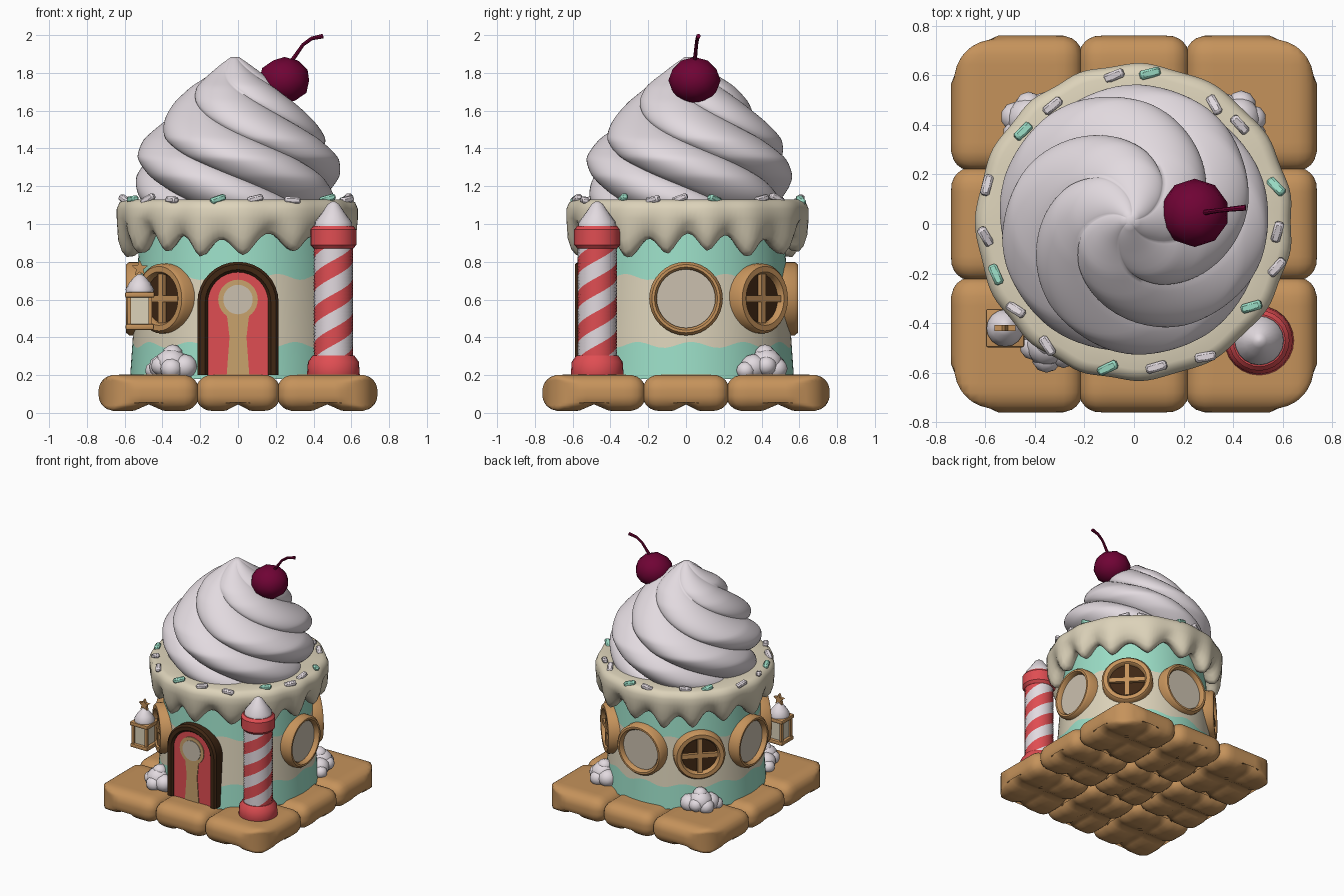
import bpy, bmesh, math, random
from math import sin, cos, pi
from mathutils import Matrix, Vector

if "Cube" in bpy.data.objects:
    bpy.data.objects.remove(bpy.data.objects["Cube"])
random.seed(4)

def mat(name, rgb):
    m = bpy.data.materials.new(name)
    m.diffuse_color = (*rgb, 1)
    m.use_nodes = True
    m.node_tree.nodes["Principled BSDF"].inputs["Base Color"].default_value = m.diffuse_color
    return m
BISCUIT = mat("biscuit", (.56, .29, .105))
WHITE = mat("whipped white", (.76, .70, .74))
MINT = mat("mint", (.33, .73, .57))
CREAM = mat("cream", (.72, .65, .49))
RED = mat("candy red", (.74, .075, .085))
CHERRY = mat("cherry red", (.16, .001, .035))
BROWN = mat("dark chocolate", (.05, .02, .007))
GLASS = mat("pale glass", (.60, .53, .43))
TAN = mat("light tan", (.58, .36, .15))

def finish(name, bm, mats, M=None, angle=40):
    bmesh.ops.recalc_face_normals(bm, faces=bm.faces)
    if M:
        bm.transform(M)
    me = bpy.data.meshes.new(name)
    bm.to_mesh(me)
    bm.free()
    for m in mats:
        me.materials.append(m)
    ob = bpy.data.objects.new(name, me)
    bpy.context.collection.objects.link(ob)
    bpy.ops.object.select_all(action='DESELECT')
    ob.select_set(True)
    bpy.context.view_layer.objects.active = ob
    bpy.ops.object.shade_smooth_by_angle(angle=math.radians(angle))
    return ob

def grid(name, nu, nv, f, mats, M=None, rule=None, wrap_u=True, wrap_v=False, caps=False, angle=40):
    """Surface of nu columns and nv rows; f(i, j) gives the point."""
    bm = bmesh.new()
    V = [[bm.verts.new(f(i, j)) for i in range(nu)] for j in range(nv)]
    for j in range(nv if wrap_v else nv - 1):
        for i in range(nu if wrap_u else nu - 1):
            a, b = (i + 1) % nu, (j + 1) % nv
            fc = bm.faces.new((V[j][i], V[j][a], V[b][a], V[b][i]))
            fc.material_index = rule(i, j) if rule else 0
    if caps:
        bm.faces.new(V[0])
        bm.faces.new(V[-1])
    return finish(name, bm, mats, M, angle)

def lathe(name, prof, m, n=32, M=None, closed=False, angle=40):
    return grid(name, n, len(prof), lambda i, j: (prof[j][0] * cos(2*pi*i/n), prof[j][0] * sin(2*pi*i/n), prof[j][1]),
                [m], M, wrap_v=closed, caps=not closed, angle=angle)

def box(name, c, s, m, bevel=0, seg=2, M=None):
    bm = bmesh.new()
    bmesh.ops.create_cube(bm, size=1, matrix=Matrix.Translation(c) @ Matrix.Diagonal((*s, 1)))
    if bevel:
        bmesh.ops.bevel(bm, geom=bm.edges[:], offset=bevel, segments=seg, profile=.5, affect='EDGES')
    return finish(name, bm, [m], M)

def pillow(name, x0, x1, y0, y1):
    """Rounded biscuit, quilted underneath, with rounder outer corners of the slab."""
    c, h, r = Vector(((x0+x1)/2, (y0+y1)/2, .106)), Vector(((x1-x0)/2, (y1-y0)/2, .096)), .085
    bm = bmesh.new()
    bmesh.ops.create_cube(bm, size=2)
    bmesh.ops.subdivide_edges(bm, edges=bm.edges[:], cuts=13, use_grid_fill=True)
    for v in bm.verts:
        u = v.co.copy()
        p = Vector([u[k] * h[k] for k in range(3)])
        q = Vector([max(r - h[k], min(h[k] - r, p[k])) for k in range(3)])
        p = c + q + r * (p - q).normalized()
        if u.z < -.6:
            p.z += .035 * max(0, 1 - min(abs(u.x), abs(u.y)) / .3)
        ex, ey = max(0, abs(p.x) - .56), max(0, abs(p.y) - .58)
        d = math.hypot(ex, ey)
        if ex and ey and d > .165:
            p.x -= math.copysign(ex * (1 - .165 / d), p.x)
            p.y -= math.copysign(ey * (1 - .165 / d), p.y)
        v.co = p
    return finish(name, bm, [BISCUIT], angle=60)

def plate(name, pts, y0, y1, m, M=None):
    """Outline in x, z extruded between two depths."""
    bm = bmesh.new()
    a = [bm.verts.new((x, y0, z)) for x, z in pts]
    b = [bm.verts.new((x, y1, z)) for x, z in pts]
    bm.faces.new(a)
    bm.faces.new(b)
    for i in range(len(a)):
        k = (i + 1) % len(a)
        bm.faces.new((a[i], a[k], b[k], b[i]))
    return finish(name, bm, [m], M)

def circle(r, zc, n=32):
    return [(r * cos(2*pi*i/n), zc + r * sin(2*pi*i/n)) for i in range(n)]

def arch(w, z0, zc, n=16):
    return [(w, z0)] + [(w * cos(pi*i/n), zc + w * sin(pi*i/n)) for i in range(n + 1)] + [(-w, z0)]

def blob(name, c, r, m, sz=1):
    bm = bmesh.new()
    bmesh.ops.create_icosphere(bm, subdivisions=2, radius=r, matrix=Matrix.Translation(c) @ Matrix.Diagonal((1, 1, sz, 1)))
    return finish(name, bm, [m])

def tube(name, pts, radii, m, n=8):
    P = [Vector(p) for p in pts]
    def f(i, j):
        d = (P[min(j + 1, len(P) - 1)] - P[max(j - 1, 0)]).normalized()
        s = d.cross(Vector((0, 1, 0))).normalized()
        a = 2 * pi * i / n
        return P[j] + radii[j] * (cos(a) * s + sin(a) * d.cross(s))
    return grid(name, n, len(P), f, [m], caps=True)

# Biscuit base, three by three pillows
E = [-.73, -.215, .215, .73]
for i in range(3):
    for j in range(3):
        pillow("base_biscuit", E[i] - .008, E[i+1] + .008, E[j] * 1.03 - .008, E[j+1] * 1.03 + .008)

# Round wall with wavy mint and cream bands
WZ = [.18, .36, .54, .72, .86, 1.02]
def wall(i, j):
    a = 2 * pi * i / 96
    z = WZ[j] + (.016 * sin(12 * a + j) if j in (1, 3) else 0)
    r = .572 - .055 * (z - .18) / .8
    return (r * cos(a), r * sin(a), z)
grid("wall", 96, 6, wall, [MINT, CREAM], rule=lambda i, j: 1 if j in (1, 2) else 0, caps=True)

# Dripping frosting rim
RP = [(.49, .05, 1), (.55, .005, 1), (.58, 0, 1), (.605, .03, 1), (.625, .09, 1), (.637, 1.03, 0),
      (.637, 1.08, 0), (.622, 1.115, 0), (.59, 1.13, 0), (.46, 1.12, 0)]
def rim(i, j):
    a = 2 * pi * i / 144
    w = .5 + .5 * cos(15 * a + .8 * sin(3 * a))
    zb = .84 + .095 * w ** .8 + .018 * sin(5 * a + 1)
    r, z, low = RP[j]
    r += (.01 if low else .005) * (1 - 2 * w) * (j > 1)
    return (r * cos(a), .008 + r * sin(a), zb + z * (1 - .35 * w) if low else z)
grid("frosting_rim", 144, len(RP), rim, [CREAM], caps=True, angle=70)

# Whipped cream swirl roof, columns following the twist
CP = [(1.08, .50), (1.15, .52), (1.25, .54), (1.35, .535), (1.45, .485), (1.55, .40), (1.65, .315),
      (1.73, .235), (1.80, .135), (1.85, .07), (1.885, .02)]
def swirl(i, j):
    z = 1.08 + .804 * j / 55
    k = max(q for q in range(len(CP) - 1) if CP[q][0] <= z + 1e-6)
    (za, ra), (zb, rb) = CP[k], CP[k + 1]
    r = ra + (rb - ra) * (z - za) / (zb - za)
    a = 2 * pi * i / 120 - 5.3 * z
    r *= .87 + .145 * abs(sin(2.5 * 2 * pi * i / 120)) ** .75
    t = (z - 1.08) / .8
    return (-.015 * t + r * cos(a), .015 + r * sin(a), z)
grid("whipped_cream_roof", 120, 56, swirl, [WHITE], caps=True, angle=75)

# Cherry and stem
blob("cherry", (.245, .045, 1.76), .138, CHERRY, .9)
tube("cherry_stem", [(.275, .045, 1.85), (.31, .05, 1.9), (.345, .055, 1.95), (.39, .06, 1.982), (.45, .066, 1.995)],
     [.012, .01, .009, .01, .012], CHERRY)

# Candy cane pillar with helical stripes
PM = Matrix.Translation((.505, -.47, 0))
def cane(i, j):
    z = .25 + .66 * j / 36
    a = 2 * pi * i / 24 + 17.5 * z
    return (.105 * cos(a), .105 * sin(a), z)
grid("candy_pillar", 24, 37, cane, [RED, WHITE], PM, rule=lambda i, j: (i // 6) % 2)
lathe("pillar_foot", [(.13, .18), (.14, .2), (.135, .27), (.11, .305)], RED, 24, PM)
lathe("pillar_cap", [(.105, .87), (.122, .89), (.122, .97), (.105, .99)], RED, 24, PM)
lathe("pillar_tip", [(.1, .98), (.098, 1.01), (.06, 1.06), (.03, 1.105), (.008, 1.12)], WHITE, 20, PM)

# Round windows: plain on the axes, barred on the diagonals
def window(deg, barred):
    M = Matrix.Rotation(math.radians(deg) + pi / 2, 4, 'Z')
    T = M @ Matrix.Translation((0, 0, .605)) @ Matrix.Rotation(pi / 2, 4, 'X')
    ri, ro = (.13, .185) if barred else (.155, .195)
    lathe("window_frame", [(ri, .48), (ri, .575), (ri + .012, .592), (ro - .014, .592), (ro, .575), (ro, .48)],
          BISCUIT, 32, T, closed=True)
    plate("window_glass", circle(ri + .01, .605), -.556, -.548, BROWN if barred else GLASS, M)
    if barred:
        box("window_bar", (0, -.57, .605), (.035, .025, 2 * ri), BISCUIT, M=M)
        box("window_bar", (0, -.57, .605), (2 * ri, .025, .035), BISCUIT, M=M)
for d in (0, 90, 180):
    window(d, False)
for d in (45, 135, 225):
    window(d, True)

# Arched door
outer, inner = arch(.215, .2, .585), arch(.16, .2, .585)
SEC = [(0, -.47), (0, -.572), (.25, -.588), (.75, -.588), (1, -.572), (1, -.47)]
def frame(i, j):
    (x0, z0), (x1, z1) = inner[j], outer[j]
    t, y = SEC[i]
    return (x0 + (x1 - x0) * t, y, z0 + (z1 - z0) * t)
grid("door_frame", 6, len(outer), frame, [BROWN], caps=True)
plate("door", arch(.165, .2, .585), -.57, -.52, RED)
plate("door_panel_strip", [(.06, .2), (.045, .4), (.06, .53), (-.06, .53), (-.045, .4), (-.06, .2)], -.575, -.567, TAN)
plate("door_window_ring", circle(.105, .6), -.576, -.567, TAN)
plate("door_window", circle(.078, .6), -.58, -.573, GLASS)

# Hanging lantern beside the front left window
lx, ly = -.52, -.42
LM = Matrix.Translation((lx, ly, 0))
box("lantern_base", (lx, ly, .455), (.15, .15, .03), BISCUIT, .008)
box("lantern_glass", (lx, ly, .54), (.105, .105, .15), CREAM)
for sx in (-1, 1):
    for sy in (-1, 1):
        box("lantern_post", (lx + sx * .056, ly + sy * .056, .54), (.02, .02, .16), BISCUIT)
box("lantern_top", (lx, ly, .625), (.155, .155, .03), BISCUIT, .008)
lathe("lantern_icing", [(.072, .635), (.075, .655), (.055, .69), (.03, .72), (.008, .735)], WHITE, 16, LM)
star = [((.045 if k % 2 == 0 else .02) * sin(pi*k/5), .765 + (.045 if k % 2 == 0 else .02) * cos(pi*k/5)) for k in range(10)]
plate("lantern_star", star, -.012, .012, BISCUIT, LM)
box("lantern_bracket", (-.455, -.375, .455), (.13, .03, .025), BISCUIT)

# Cream puffs around the foot of the wall
for deg in (45, 135, 234):
    a = math.radians(deg)
    for t, r, z, s in ((0, .6, .26, .088), (.12, .585, .245, .07), (-.13, .585, .245, .07), (.05, .645, .235, .06),
                       (-.06, .64, .25, .055), (0, .59, .31, .055), (.2 if deg == 135 else -.22, .59, .225, .05)):
        blob("cream_puff", (r * cos(a + t), r * sin(a + t), z), s, WHITE, .95)

# Sprinkles on the rim
for k in range(18):
    a = 2 * pi * (k + random.uniform(-.3, .3)) / 18
    r = random.uniform(.575, .62)
    M = (Matrix.Translation((r * cos(a), r * sin(a), 1.132 - (r - .59) * .3))
         @ Matrix.Rotation(a + random.uniform(.8, 2.2), 4, 'Z') @ Matrix.Rotation(random.uniform(-.5, .5), 4, 'Y'))
    box("sprinkle", (0, 0, 0), (.085, .038, .034), MINT if k % 3 == 1 else WHITE, .009, 1, M)
